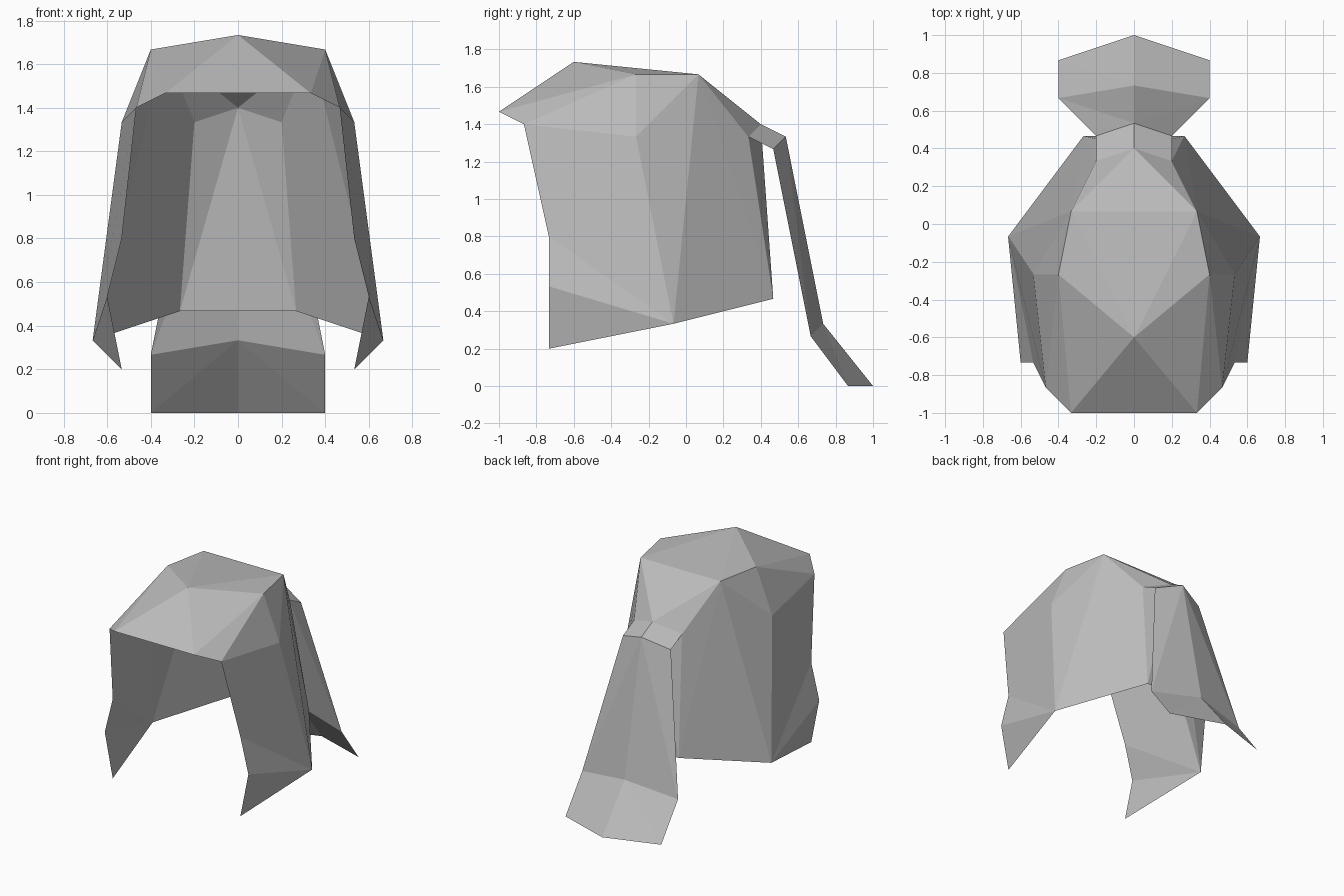
import bpy
import bmesh

cube = bpy.data.objects.get("Cube")
if cube:
    bpy.data.objects.remove(cube, do_unlink=True)

UNIT = 1 / 15  # modelling grid step

grey = bpy.data.materials.new("plain grey")
grey.use_nodes = True
GREY = (0.5, 0.5, 0.5, 1)
grey.diffuse_color = GREY
grey.node_tree.nodes["Principled BSDF"].inputs["Base Color"].default_value = GREY


def mirrored_shell(name, points, panels):
    """Build the left half from named points, then mirror it across x."""
    bm = bmesh.new()
    verts = {key: bm.verts.new([c * UNIT for c in co]) for key, co in points.items()}
    for panel in panels:
        bm.faces.new([verts[key] for key in panel.split()])
    mesh = bpy.data.meshes.new(name)
    bm.to_mesh(mesh)
    bm.free()
    mesh.materials.append(grey)
    obj = bpy.data.objects.new(name, mesh)
    bpy.context.collection.objects.link(obj)
    mirror = obj.modifiers.new("mirror", "MIRROR")
    mirror.use_clip = True
    return obj


# Points shared by the cap and the ponytail
nape = {"nape_mid": (0, 6, 21), "nape": (3, 5, 20)}

# Hair cap: crown, fringe, sides with pointed locks, and back
cap = {
    "crown": (0, -9, 26),
    "fringe_mid": (0, -15, 22), "fringe": (5, -15, 22),
    "temple": (7, -13, 21),
    "top": (6, -4, 25), "side": (8, -4, 20),
    "rear_mid": (0, 1, 25), "rear": (5, 1, 25),
    "cheek": (8, -11, 12), "jaw": (9, -11, 8), "lock_tip": (8, -11, 3),
    "hem": (10, -1, 5),
    "back_hem_mid": (0, 7, 7), "back_hem": (4, 7, 7),
    **nape,
}
mirrored_shell("hair_cap", cap, [
    # top and fringe
    "crown fringe_mid fringe",
    "crown fringe top",
    "crown top rear",
    "crown rear rear_mid",
    "fringe temple top",
    "temple side top",
    # side and lock
    "top side rear",
    "temple cheek hem side",
    "cheek jaw hem",
    "jaw lock_tip hem",
    "side hem rear",
    # back
    "rear hem back_hem",
    "rear back_hem nape",
    "rear nape nape_mid",
    "rear_mid rear nape_mid",
    "nape back_hem nape_mid",
    "nape_mid back_hem back_hem_mid",
])

# Ponytail: a short band, a long widening fall and a flicked end
tail = {
    **nape,
    "band_mid": (0, 8, 20), "band": (3, 7, 19),
    "fall_mid": (0, 11, 5), "fall": (6, 10, 4),
    "tip_mid": (0, 15, 0), "tip": (6, 13, 0),
}
mirrored_shell("ponytail", tail, [
    "nape_mid nape band band_mid",
    "band_mid band fall",
    "band_mid fall fall_mid",
    "fall_mid fall tip",
    "fall_mid tip tip_mid",
])
